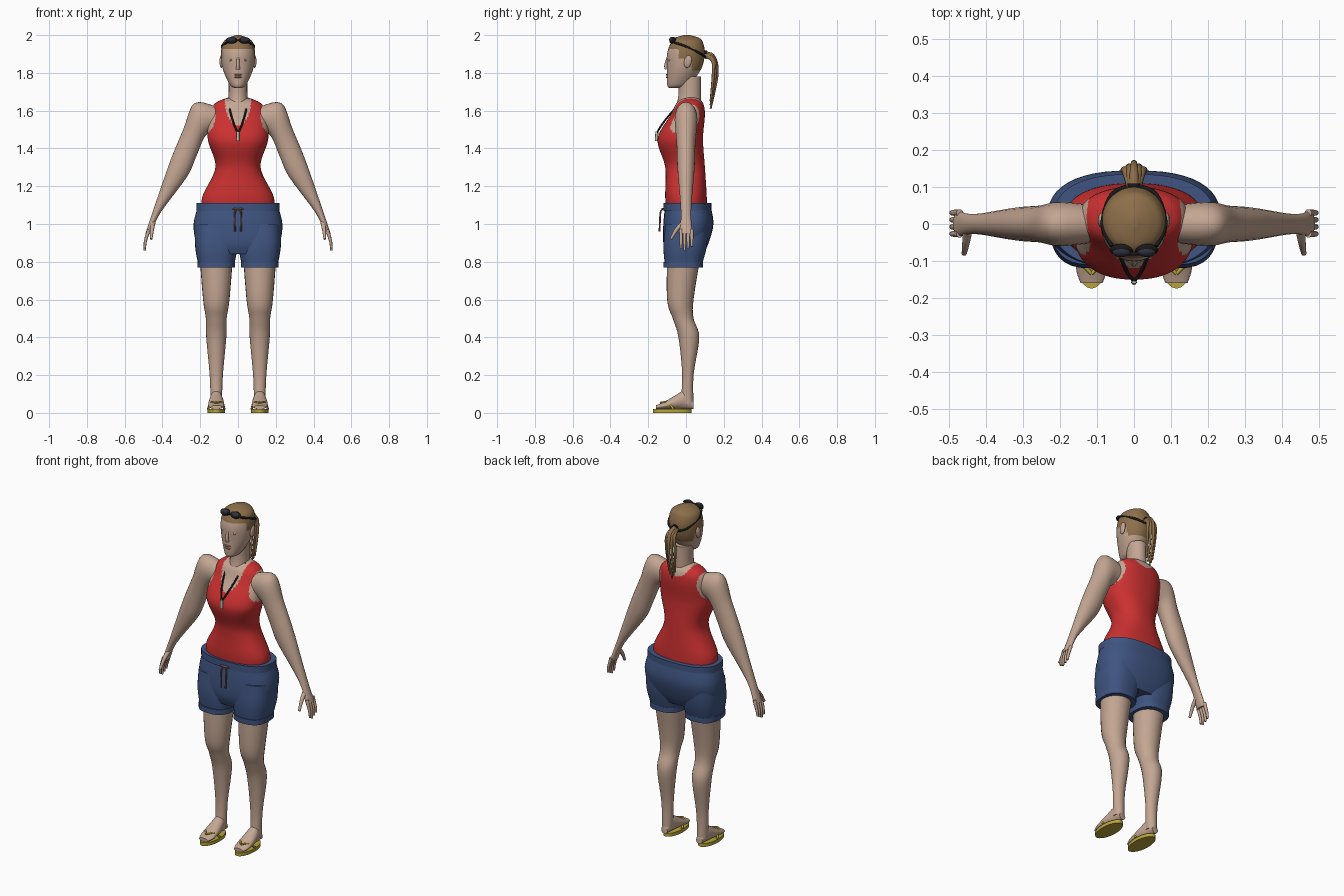
import bpy, bmesh, math
from mathutils import Vector, Matrix

cube = bpy.data.objects.get("Cube")
if cube:
    bpy.data.objects.remove(cube)


def material(name, *rgb):
    colour = (*rgb, 1)
    mat = bpy.data.materials.new(name)
    mat.diffuse_color = colour
    mat.use_nodes = True
    shader = next(node for node in mat.node_tree.nodes if node.type == 'BSDF_PRINCIPLED')
    shader.inputs["Base Color"].default_value = colour
    return mat


SKIN = material("skin", .55, .38, .29)
RED = material("red cloth", .6, .03, .03)
BLUE = material("blue cloth", .05, .09, .22)
HAIR = material("dark blonde hair", .27, .16, .07)
BLACK = material("black rubber", .01, .01, .01)
LENS = material("dark lens", .03, .03, .05)
YELLOW = material("yellow rubber", .48, .37, .04)
BROWN = material("brown", .2, .09, .06)
LIPS = material("lips", .4, .2, .15)
GREY = material("pale grey", .5, .5, .4)


def finish(name, bm, materials, rule=None):
    bmesh.ops.recalc_face_normals(bm, faces=bm.faces)
    if rule:
        for face in bm.faces:
            face.material_index = int(rule(face.calc_center_median()))
    mesh = bpy.data.meshes.new(name)
    bm.to_mesh(mesh)
    bm.free()
    for mat in materials:
        mesh.materials.append(mat)
    obj = bpy.data.objects.new(name, mesh)
    bpy.context.collection.objects.link(obj)
    obj.select_set(True)
    bpy.context.view_layer.objects.active = obj


def spline(keys, steps):
    """Smooth curve through tuples of vectors, with tangents taken from the neighbours."""
    curve = []
    padded = [keys[0], *keys, keys[-1]]
    for before, start, end, after in zip(padded, keys, keys[1:], padded[3:] + [keys[-1]]):
        for k in range(steps):
            t = k / steps
            ease = t * t * (3 - 2 * t)
            leave, arrive = t * (1 - t) ** 2 / 2, t * t * (t - 1) / 2
            curve.append([b.lerp(c, ease) + (c - a) * leave + (d - b) * arrive
                          for a, b, c, d in zip(before, start, end, after)])
    return curve + [keys[-1]]


def loft(name, sections, materials, sides=24, steps=5, power=2, rule=None):
    """Skin a run of (centre, half axis, half axis) sections and cap the ends."""
    keys = [tuple(Vector(part) for part in section) for section in sections]
    bm = bmesh.new()
    rings = []
    for centre, u, v in spline(keys, steps):
        ring = []
        for i in range(sides):
            angle = math.tau * i / sides
            a, b = (math.copysign(abs(w) ** (2 / power), w)
                    for w in (math.cos(angle), math.sin(angle)))
            ring.append(bm.verts.new(centre + u * a + v * b))
        rings.append(ring)
    for low, high in zip(rings, rings[1:]):
        for i in range(sides):
            bm.faces.new((low[i - 1], low[i], high[i], high[i - 1]))
    bm.faces.new(rings[0])
    bm.faces.new(rings[-1])
    finish(name, bm, materials, rule)


def level(z, half_width, front, back, x=0):
    """Horizontal section."""
    return (x, (front + back) / 2, z), (half_width, 0, 0), (0, (back - front) / 2, 0)


def limb(sign, outer_x, outer_z, inner_x, inner_z, depth):
    """Section spanning the outer and inner edge of an arm."""
    outer = Vector((sign * outer_x, 0, outer_z))
    inner = Vector((sign * inner_x, 0, inner_z))
    return (outer + inner) / 2, (outer - inner) / 2, (0, depth, 0)


def tube(name, mat, first_radius, last_radius, *points):
    """Tapered round tube through the points."""
    path = [Vector(p) for p in points]
    spans = [max(axis) - min(axis) for axis in zip(*path)]
    flat = Vector([float(k == spans.index(min(spans))) for k in range(3)])
    sections = []
    last = len(path) - 1
    for i, point in enumerate(path):
        tangent = path[min(i + 1, last)] - path[max(i - 1, 0)]
        u = tangent.cross(flat).normalized()
        v = tangent.cross(u).normalized()
        radius = first_radius + (last_radius - first_radius) * i / last
        sections.append((point, u * radius, v * radius))
    loft(name, sections, [mat], sides=10)


def blob(name, mat, centre, size, tilt=0):
    bm = bmesh.new()
    place = Matrix.Translation(centre) @ Matrix.Rotation(tilt, 4, 'X') @ Matrix.Diagonal((*size, 1))
    bmesh.ops.create_uvsphere(bm, u_segments=16, v_segments=10, radius=1, matrix=place)
    finish(name, bm, [mat])


# Tank top with scooped neck and armholes
def is_cloth(p):
    scoop = .15 if p.y < 0 else .06
    neck = Vector((p.x / .07, (p.z - 1.67) / scoop)).length < 1
    armhole = Vector(((abs(p.x) - .19) / .07, (p.z - 1.58) / .11)).length < 1
    return not neck and not armhole


bpy.ops.object.select_all(action='DESELECT')
loft("torso", [level(*key) for key in (
    (1.04, .18, -.1, .11), (1.14, .19, -.11, .11), (1.3, .12, -.11, .1), (1.45, .16, -.15, .09),
    (1.58, .15, -.08, .1), (1.64, .12, -.05, .09), (1.67, .05, -.01, .06))],
    [SKIN, RED], sides=96, steps=16, power=2.3, rule=is_cloth)
loft("neck", [level(*key) for key in (
    (1.6, .06, -.06, .08), (1.68, .05, -.04, .08), (1.78, .05, -.04, .08))], [SKIN])


# Head, with hair above a hairline that drops towards the back
def is_hair(p):
    if p.y < -.04:
        return p.z > 1.925
    return p.z > (1.88 if p.y < 0 else 1.86 if p.y < .03 else 1.81)


loft("head", [level(*key) for key in (
    (1.72, .02, -.09, -.03), (1.74, .045, -.1, .02), (1.82, .08, -.1, .08), (1.9, .09, -.1, .1),
    (1.96, .08, -.08, .09), (1.985, .05, -.06, .07), (2, .01, -.01, .02))],
    [SKIN, HAIR], sides=64, steps=10, rule=is_hair)
tube("nose", SKIN, .006, .012, (0, -.094, 1.89), (0, -.106, 1.84), (0, -.1, 1.82))
for lip, z in (("upper_lip", 1.79), ("lower_lip", 1.777)):
    blob(lip, LIPS, (0, -.099, z), (.02, .007, .005))

for sign, side in ((1, "left"), (-1, "right")):
    # Eyes, brows and ears
    eye = Vector((sign * .034, -.086, 1.868))
    blob(side + "_eye", GREY, eye, (.014, .007, .007))
    blob(side + "_iris", BROWN, eye + Vector((0, -.005, 0)), (.006, .004, .006))
    brow = eye + Vector((0, -.003, .025))
    tube(side + "_brow", BROWN, .004, .002, brow + Vector((sign * -.02, -.007, -.005)), brow,
         brow + Vector((sign * .02, .015, -.005)))
    blob(side + "_ear", SKIN, (sign * .088, .01, 1.86), (.01, .02, .034), -.2)

    # Swim goggles pushed up on the hair
    goggle = Vector((sign * .034, -.07, 1.972))
    blob(side + "_goggle_rim", BLACK, goggle, (.032, .014, .02), -.7)
    blob(side + "_goggle_lens", LENS, goggle + Vector((0, -.005, .004)), (.026, .014, .015), -.7)
    tube(side + "_goggle_strap", BLACK, .006, .006, (sign * .06, -.06, 1.96),
         (sign * .085, 0, 1.94), (sign * .06, .08, 1.9), (0, .107, 1.88))
tube("goggle_bridge", BLACK, .005, .005, (-.02, -.08, 1.973), (.02, -.08, 1.973))

# Ponytail strands, the outer ones shorter
for i in range(-2, 3):
    lift = abs(i) / 100
    tube("ponytail_strand", HAIR, .015, .005, (0, .08, 1.9), (i * .01, .14, 1.89 - lift),
         (i * .014, .165 - lift, 1.8), (i * .01, .13, 1.61 + lift * 2))
tube("hair_tie", BLACK, .018, .018, (0, .095, 1.9), (0, .11, 1.9))

FOOT_X = .115
for sign, side in ((1, "left"), (-1, "right")):
    foot_x = sign * FOOT_X

    # Arms, fingers and thumbs
    loft(side + "_arm", [limb(sign, *key) for key in (
        (.11, 1.62, .1, 1.5, .05), (.23, 1.64, .17, 1.47, .06), (.29, 1.5, .22, 1.36, .05),
        (.36, 1.33, .27, 1.25, .045), (.45, 1.07, .41, 1.06, .027), (.49, .95, .46, .95, .035))],
        [SKIN])
    for i in range(4):
        y = (i - 1.4) * .019
        tube(side + "_finger", SKIN, .01, .006, (sign * .472, y, .97), (sign * .49, y, .91),
             (sign * .494, y, .86 + abs(i - 1) / 100))
    tube(side + "_thumb", SKIN, .014, .007, (sign * .45, -.01, 1.01), (sign * .455, -.05, .97),
         (sign * .46, -.08, .92))

    # Legs and feet
    loft(side + "_leg", [level(*key, foot_x) for key in (
        (.85, .09, -.1, .08), (.6, .07, -.1, .04), (.5, .055, -.07, .04), (.4, .053, -.04, .07),
        (.2, .035, -.02, .04), (.05, .03, -.03, .04))], [SKIN])
    loft(side + "_foot", [((foot_x, y, .02 + tall), (wide, 0, 0), (0, 0, tall))
                          for y, tall, wide in ((.04, .02, .02), (0, .05, .03), (-.06, .035, .04),
                                                (-.12, .018, .042), (-.16, .01, .03))], [SKIN])

    # Flip-flops
    loft(side + "_sandal_sole", [level(z, .047, -.175, .03, foot_x) for z in (0, .02)],
         [YELLOW], steps=1)
    for edge in (-.043, .043):
        tube(side + "_sandal_strap", YELLOW, .005, .006, (foot_x, -.135, .054),
             (foot_x + edge * .7, -.1, .055), (foot_x + edge, -.065, .02))

    # Shorts legs with turned cuffs
    loft(side + "_shorts_leg", [level(*key, foot_x) for key in (
        (1, .11, -.11, .12), (.88, .112, -.12, .11), (.77, .092, -.11, .08))],
        [BLUE], sides=32, power=2.6)
    loft(side + "_shorts_cuff", [level(z, .1, -.12, .09, foot_x) for z in (.77, .8)],
         [BLUE], sides=32, steps=1, power=2.6)

    # Drawstring ends and whistle cord
    tube(side + "_drawstring", BROWN, .004, .005, (0, -.12, 1.08), (sign * .016, -.135, 1.06),
         (sign * .016, -.14, .96))
    tube(side + "_whistle_cord", BLACK, .005, .005, (sign * .05, 0, 1.665),
         (sign * .042, -.068, 1.6), (sign * .022, -.125, 1.53), (0, -.155, 1.48))

# Shorts seat and waistband
loft("shorts_seat", [level(*key) for key in (
    (1.1, .21, -.11, .13), (1, .235, -.12, .145), (.9, .22, -.12, .12), (.84, .17, -.1, .09))],
    [BLUE], sides=48, power=2.5)
loft("waistband", [level(z, .22, -.12, .135) for z in (1.07, 1.11)],
     [BLUE], sides=48, steps=1, power=2.5)
blob("drawstring_knot", BROWN, (0, -.125, 1.08), (.03, .006, .006))
tube("whistle", GREY, .008, .008, (0, -.154, 1.49), (0, -.157, 1.44))

bpy.ops.object.shade_smooth_by_angle(angle=math.radians(40))
